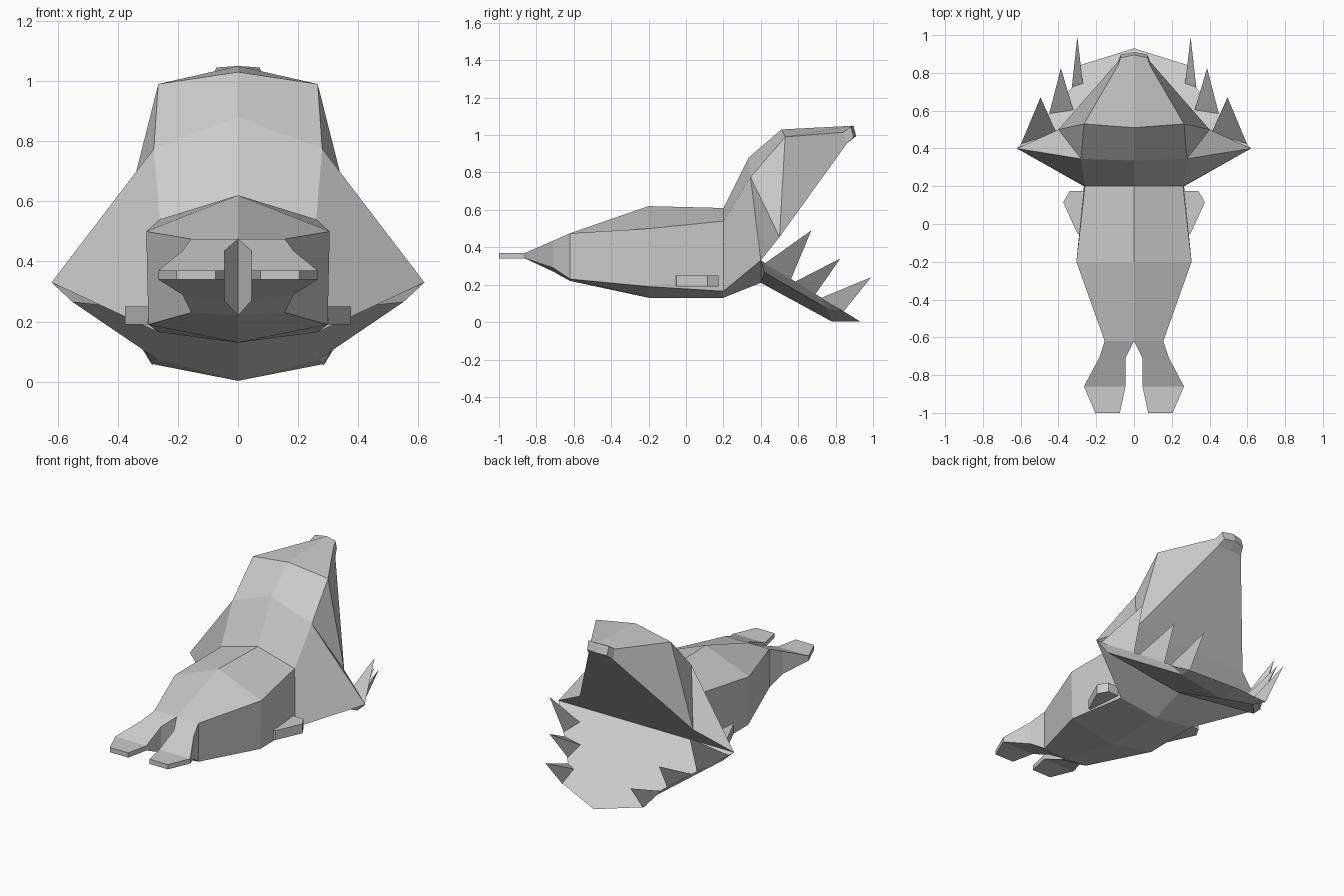
import bpy, bmesh
from mathutils import Vector

cube = bpy.data.objects.get("Cube")
if cube:
    bpy.data.objects.remove(cube)

grey = bpy.data.materials.new("light_grey")
grey.use_nodes = True
tone = (0.6, 0.6, 0.6, 1)
grey.diffuse_color = tone
grey.node_tree.nodes["Principled BSDF"].inputs["Base Color"].default_value = tone


def build(name, faces):
    """Make a flat-shaded part from half its faces, mirrored across x = 0."""
    bm = bmesh.new()
    for side in (1, -1):
        for face in faces:
            bm.faces.new([bm.verts.new((side * x, y, z)) for x, y, z in face])
    bmesh.ops.remove_doubles(bm, verts=bm.verts, dist=0.001)
    bmesh.ops.recalc_face_normals(bm, faces=bm.faces)
    mesh = bpy.data.meshes.new(name)
    bm.to_mesh(mesh)
    bm.free()
    mesh.materials.append(grey)
    obj = bpy.data.objects.new(name, mesh)
    bpy.context.collection.objects.link(obj)
    return obj


def ring(y, *points):
    return [(x, y, z) for x, z in points]


def loft(rings, closed):
    """Quads between successive rings, with a cap on both ends."""
    faces = [rings[0], rings[-1]]
    for a, b in zip(rings, rings[1:]):
        n = len(a)
        for i in range(n if closed else n - 1):
            j = (i + 1) % n
            faces.append([a[i], a[j], b[j], b[i]])
    return faces


def prism(outline, low, high):
    return loft([[(x, y, z) for x, y in outline] for z in (low, high)], True)


# Body: half sections from the top ridge to the keel
rump = ring(-0.62, (0, 0.475), (0.155, 0.475), (0.155, 0.23), (0, 0.22))
belly = ring(-0.2, (0, 0.62), (0.305, 0.5), (0.298, 0.19), (0, 0.13))
neck = ring(0.2, (0, 0.61), (0.26, 0.54), (0.265, 0.165), (0, 0.13))
build("body", loft([rump, belly, neck], False))

# Tail flukes: a tapering lobe on each side
build("tail_flukes", loft([
    rump,
    ring(-0.71, (0.045, 0.435), (0.185, 0.435), (0.185, 0.29), (0.045, 0.27)),
    ring(-0.86, (0.045, 0.37), (0.265, 0.37), (0.265, 0.34), (0.045, 0.34)),
    ring(-1, (0.075, 0.37), (0.205, 0.37), (0.205, 0.34), (0.075, 0.34)),
], True))

# Side fins
build("side_fins", prism(
    [(0.26, -0.06), (0.3, -0.05), (0.375, 0.115), (0.34, 0.175), (0.24, 0.175)],
    0.19, 0.25))

# Head and upper jaw
corner, hinge, throat = (0.62, 0.4, 0.33), (0, 0.4, 0.33), (0, 0.4, 0.21)
nape, temple = (0, 0.335, 0.88), (0.28, 0.345, 0.775)
crown, brow = (0, 0.51, 1.03), (0.265, 0.53, 0.99)
lip, palate = (0.4, 0.5, 0.455), (0, 0.5, 0.455)
nose, nose_side, cheek = (0, 0.895, 1.05), (0.072, 0.88, 1.045), (0.085, 0.84, 1.015)
beak, beak_side = (0, 0.91, 0.995), (0.07, 0.897, 0.99)
under, under_side = (0, 0.86, 0.955), (0.085, 0.86, 0.955)
head = loft([neck, [nape, temple, corner, throat]], False)
head.pop(1)
head += [
    [nape, temple, brow, crown],
    [temple, brow, lip],
    [temple, lip, corner],
    [crown, brow, cheek, nose_side, nose],
    [brow, lip, under_side, cheek],
    [nose_side, cheek, under_side, beak_side],
    [nose, nose_side, beak_side, beak],
    [beak, beak_side, under_side, under],
    [under, under_side, lip, palate],
    [palate, lip, corner, hinge],
    [hinge, corner, throat],
]
build("head_and_upper_jaw", head)


# Lower jaw: a sloping floor with a shallow keel beneath
def floor(x, y, lift=0):
    return (x, y, 0.33 - 0.615 * (y - 0.4) + lift)


rim = [corner, floor(0.4, 0.64), floor(0.33, 0.72), floor(0.288, 0.84), floor(0, 0.93)]
flank, chin_side, chin = (0.55, 0.42, 0.265), (0.27, 0.75, 0.075), (0, 0.78, 0.003)
build("lower_jaw", [
    [hinge] + rim,
    [hinge, corner, throat],
    [corner, flank, throat],
    [throat, flank, chin_side, chin],
    [corner, rim[1], chin_side, flank],
    [rim[1], rim[2], chin_side],
    [rim[2], rim[3], chin_side],
    [rim[3], rim[4], chin, chin_side],
])

# Teeth: three spikes along each side of the lower jaw
teeth = [
    ((0.6, 0.42), (0.47, 0.56), (0.41, 0.48), (0.495, 0.67, 0.49)),
    ((0.45, 0.58), (0.35, 0.69), (0.32, 0.6), (0.387, 0.825, 0.34)),
    ((0.33, 0.72), (0.285, 0.84), (0.27, 0.74), (0.3, 0.99, 0.24)),
]
spikes = []
for a, b, c, tip in teeth:
    base = [floor(*p, -0.005) for p in (a, b, c)]
    spikes.append(base)
    spikes += [[base[i], base[(i + 1) % 3], tip] for i in range(3)]
build("lower_teeth", spikes)
